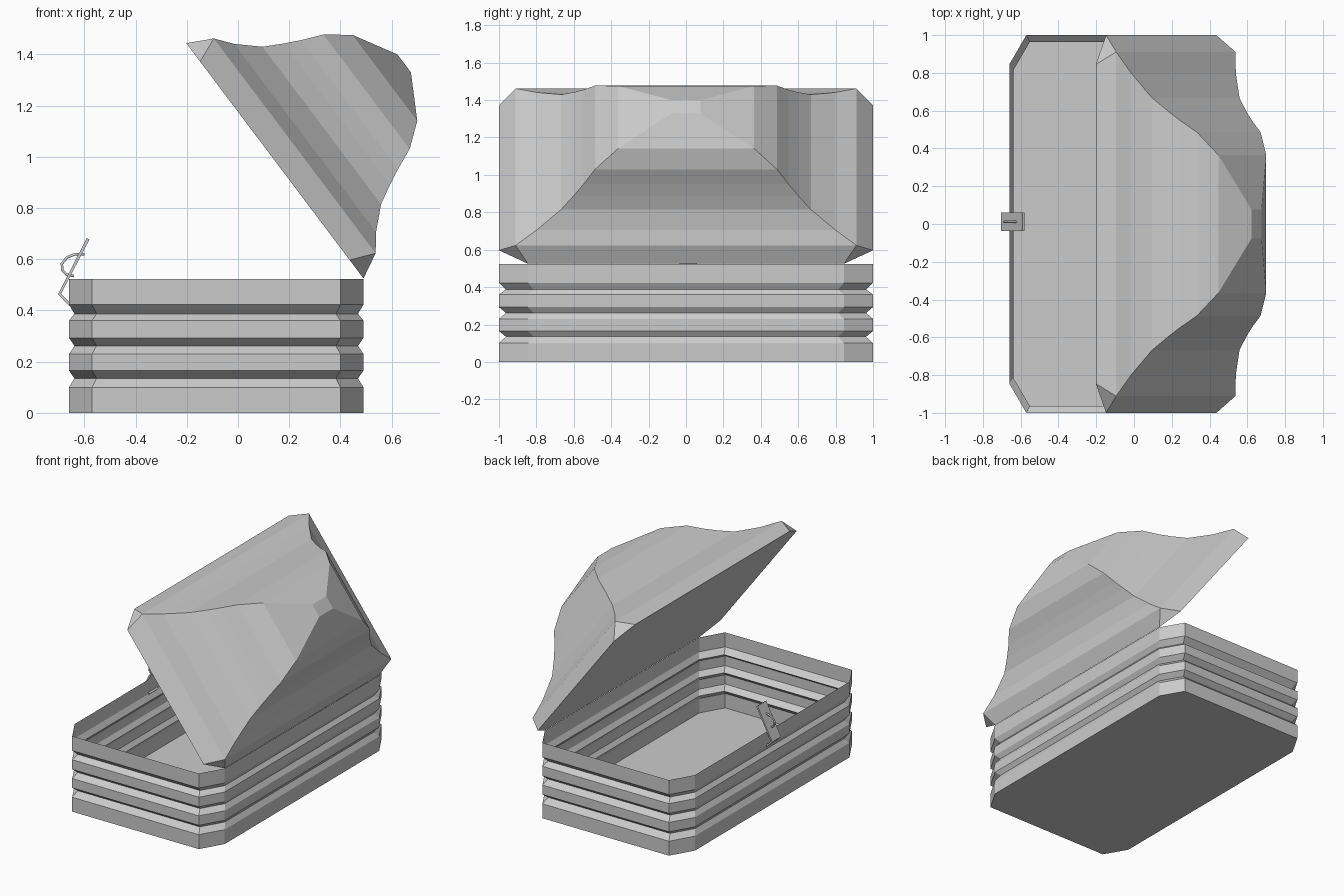
import bpy, bmesh, math
from mathutils import Matrix

if "Cube" in bpy.data.objects:
    bpy.data.objects.remove(bpy.data.objects["Cube"])

CX, A, B = -0.085, 0.575, 1.0       # footprint centre and half sizes
HINGE_X, HINGE_Z = 0.49, 0.525
OPEN = math.radians(53)


def finish(bm, name):
    bmesh.ops.remove_doubles(bm, verts=bm.verts, dist=0.0005)
    bmesh.ops.recalc_face_normals(bm, faces=bm.faces)
    me = bpy.data.meshes.new(name)
    bm.to_mesh(me)
    bm.free()
    ob = bpy.data.objects.new(name, me)
    bpy.context.collection.objects.link(ob)
    return ob


def octagon(a, b, ca, cb):
    """Rectangle of half sizes a, b with corners cut by ca, cb."""
    return [(a, -b + cb), (a, b - cb), (a - ca, b), (-a + ca, b),
            (-a, b - cb), (-a, -b + cb), (-a + ca, -b), (a - ca, -b)]


def loft(bm, rings, cap_bottom=True, cap_top=False):
    """Skin a stack of (outline, z) rings."""
    loops = [[bm.verts.new((x, y, z)) for x, y in pts] for pts, z in rings]
    for lo, hi in zip(loops, loops[1:]):
        n = len(lo)
        for i in range(n):
            j = (i + 1) % n
            bm.faces.new((lo[i], lo[j], hi[j], hi[i]))
    if cap_bottom:
        bm.faces.new(loops[0][::-1])
    if cap_top:
        bm.faces.new(loops[-1])


# Grooved open tray
levels = [(0, 1)]
for z0, z1, z2 in ((0.10, 0.135, 0.165), (0.23, 0.262, 0.293), (0.36, 0.387, 0.423)):
    levels += [(z0, 1), (z1, 0.963), (z2, 1)]
levels.append((0.523, 1))
bm = bmesh.new()
loft(bm, [(octagon(A * s, B * s, 0.09 * s, 0.155 * s), z) for z, s in levels])
bmesh.ops.translate(bm, verts=bm.verts, vec=(CX, 0, 0))
finish(bm, "tray")

# Flared hip-roof lid, modelled closed then swung open on the hinge
profile = [(0.525, 0.097), (0.46, 0.148), (0.385, 0.229), (0.345, 0.303),
           (0.316, 0.363), (0.28, 0.448), (0.21, 0.538), (0.044, 0.632)]
rings = [(octagon(A, B, 0.09, 0.155), 0)]
rings += [(octagon(a, a * 1.735, 0, 0), h) for a, h in profile]
bm = bmesh.new()
loft(bm, rings, cap_top=True)
swing = (Matrix.Translation((HINGE_X, 0, HINGE_Z)) @ Matrix.Rotation(OPEN, 4, 'Y')
         @ Matrix.Translation((-A, 0, 0)))
bmesh.ops.transform(bm, matrix=swing, verts=bm.verts)
finish(bm, "lid")

# Bent latch plate on the front rim
bm = bmesh.new()
pts = [(-0.655, 0.422), (-0.697, 0.464), (-0.585, 0.68)]
cols = [[bm.verts.new((x, y, z)) for y in (-0.036, 0.06)] for x, z in pts]
for p, q in zip(cols, cols[1:]):
    bm.faces.new((p[0], p[1], q[1], q[0]))
plate = finish(bm, "latch_plate")
sol = plate.modifiers.new("thickness", 'SOLIDIFY')
sol.thickness, sol.offset = 0.012, 0

# Wire catch through the latch plate
path = [(-0.60, 0.620), (-0.635, 0.62), (-0.668, 0.607), (-0.688, 0.582),
        (-0.685, 0.555), (-0.668, 0.539), (-0.64, 0.535)]
cu = bpy.data.curves.new("latch_catch", 'CURVE')
cu.dimensions = '3D'
cu.bevel_depth, cu.bevel_resolution, cu.use_fill_caps = 0.006, 1, True
sp = cu.splines.new('POLY')
sp.points.add(len(path) - 1)
for p, (x, z) in zip(sp.points, path):
    p.co = (x, 0.012, z, 1)
bpy.context.collection.objects.link(bpy.data.objects.new("latch_catch", cu))
